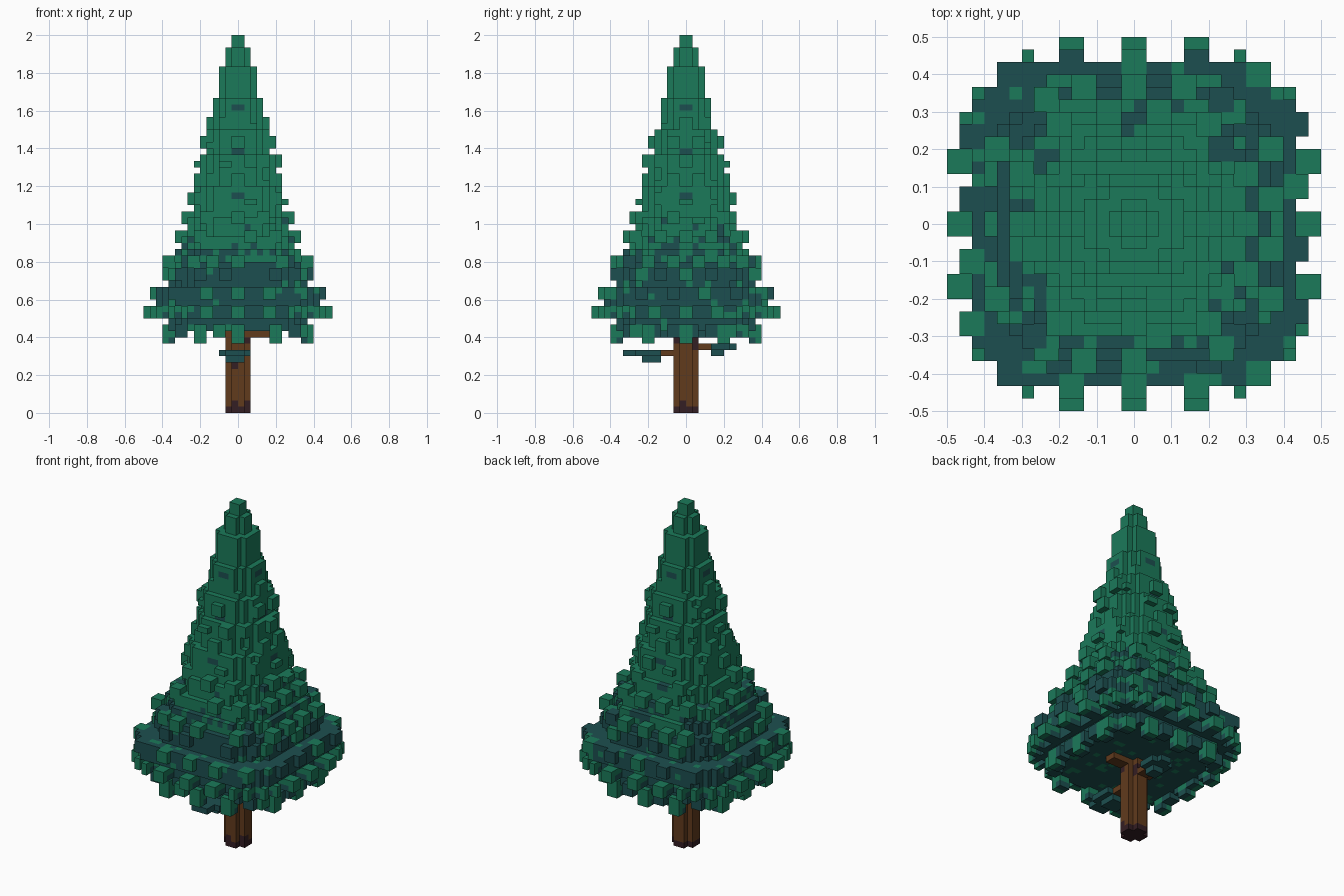
import bpy, bmesh, random
from mathutils import Vector

random.seed(11)
U = 1 / 30  # edge length of one block

cube = bpy.data.objects.get("Cube")
if cube:
    bpy.data.objects.remove(cube)


def material(name, rgb):
    m = bpy.data.materials.new(name)
    m.use_nodes = True
    m.diffuse_color = (*rgb, 1)
    bsdf = m.node_tree.nodes["Principled BSDF"]
    bsdf.inputs["Base Color"].default_value = (*rgb, 1)
    bsdf.inputs["Roughness"].default_value = 1
    return m


MATERIALS = [
    material("needle green", (0.011, 0.195, 0.102)),
    material("shade teal", (0.012, 0.078, 0.08)),
    material("bark brown", (0.12, 0.043, 0.012)),
    material("dark bark", (0.034, 0.013, 0.017)),
]
GREEN, TEAL, BARK, DARK = range(4)


def build(name, cells):
    """Skin a dictionary of blocks {(x, y, z): material} with outer faces only."""
    bm = bmesh.new()
    verts = {}

    def vert(p):
        key = tuple(round(c) for c in p)
        if key not in verts:
            verts[key] = bm.verts.new(Vector(key) * U)
        return verts[key]

    for cell, mat in cells.items():
        base = Vector(cell)
        for axis in range(3):
            a, b, n = Vector(), Vector(), Vector()
            n[axis] = a[(axis + 1) % 3] = b[(axis + 2) % 3] = 1
            for sign in (1, -1):
                if tuple(round(c) for c in base + n * sign) in cells:
                    continue
                o = base + n if sign > 0 else base
                ring = [o, o + a, o + a + b, o + b][::sign]
                face = bm.faces.new([vert(p) for p in ring])
                face.material_index = mat
    mesh = bpy.data.meshes.new(name)
    bm.to_mesh(mesh)
    bm.free()
    for m in MATERIALS:
        mesh.materials.append(m)
    obj = bpy.data.objects.new(name, mesh)
    bpy.context.collection.objects.link(obj)


def box(cells, xs, ys, zs, mat):
    for x in range(*xs):
        for y in range(*ys):
            for z in range(*zs):
                cells[x, y, z] = mat


# Crown outline: (layer where the step ends, half width in blocks)
STEPS = [(15, 11), (17, 12), (20, 13), (24, 11), (26, 10), (28, 9), (31, 8),
         (36, 7), (41, 6), (45, 5), (50, 4), (55, 3), (58, 2), (60, 1)]


def reach(z, lateral):
    """Distance from the axis to the chamfered outline of a layer."""
    h = next(h for top, h in STEPS if z < top)
    chamfer = 1.7 if z < 20 else 1.57 if z < 28 else 1.47
    return max(1, int(min(h, chamfer * h + 0.5 - abs(lateral + 0.5))))


def needle_colour(x, y, z):
    if z > 30:
        centre = x in (-1, 0) or y in (-1, 0)
        return TEAL if z % 7 == 6 and centre and z < 50 else GREEN
    chance = 0.9 if z < 24 else 0.4 if z < 28 else 0.12
    return TEAL if random.random() < chance else GREEN


# Solid core of the crown
crown = {}
for z in range(13, 60):
    h = reach(z, 0)
    for x in range(-h, h):
        r = reach(z, x)
        for y in range(-r, r):
            crown[x, y, z] = needle_colour(x, y, z)


def turn(x, y, quarter):
    for _ in range(quarter):
        x, y = -y - 1, x
    return x, y


def tuft(quarter, lats, z, length, tall, mat):
    """Block of needles growing outwards from one side of the crown."""
    start = min(reach(max(z, 13), lat) for lat in lats)
    end = start + length
    for lat in lats:
        for out in range(start - 1, end):
            for k in range(tall):
                x, y = turn(lat, out, quarter)
                under = z < 20 and k == 0 and out < end - 1
                crown[x, y, z + k] = TEAL if under else mat


# Staggered rows of tufts on all four sides: layer -> share of light tufts
ROWS = {12: 0.55, 15: 1, 18: 0.4, 21: 0.45, 23: 0.85}
ROWS.update({z: 0.97 for z in range(27, 46, 3)})
for row, (z, light) in enumerate(ROWS.items()):
    h = reach(max(z, 13), 0)
    gap = 3 if z == 12 else 4 if z > 18 else 5
    for quarter in range(4):
        if z == 15:
            # Longest tufts around the skirt
            for centre in (-5, 0, 5):
                tuft(quarter, (centre - 1, centre), z, 3, 2, GREEN)
            for lat, length in ((8, 2), (-9, 2), (10, 3), (-11, 3)):
                tuft(quarter, (lat,), z, length, 2, GREEN)
            continue
        shift = 2 * ((row + quarter) % 2)
        for centre in range(-3 * gap + shift, 3 * gap + 1, gap):
            if abs(centre) > h - 1 or random.random() < 0.1:
                continue
            tall = 1 if z > 27 and random.random() < 0.4 else 2
            mat = GREEN if random.random() < light else TEAL
            tuft(quarter, (centre - 1, centre), z, 1, tall, mat)

# Tufts hanging below the rim
for quarter in range(4):
    for centre in (-6, 0, 6):
        tuft(quarter, (centre - 1, centre), 11, 1, 3, GREEN)
build("crown", crown)

# Trunk with notched corners and charred patches
trunk = {}
for x in range(-2, 2):
    for y in range(-2, 2):
        if x in (-2, 1) and y in (-2, 1):
            continue
        for z in range(13):
            dark = z == 0 or (z > 10 and random.random() < 0.25)
            trunk[x, y, z] = DARK if dark else BARK
for cell in ((-1, -2, 7), (-1, -2, 1), (1, -1, 1), (0, 1, 11), (0, 1, 10)):
    trunk[cell] = DARK
# Side boughs tucked under the crown
box(trunk, (2, 5), (-1, 1), (12, 13), BARK)
box(trunk, (-4, -2), (-1, 1), (12, 13), BARK)
# Stubs carrying the low sprigs
box(trunk, (-1, 1), (-4, -2), (9, 10), BARK)
box(trunk, (-1, 1), (2, 4), (10, 11), BARK)
build("trunk", trunk)

# Low sprigs in front and behind
front = {}
box(front, (-3, 2), (-8, -4), (9, 10), TEAL)
box(front, (-2, 1), (-10, -8), (9, 10), TEAL)
box(front, (-2, 1), (-7, -4), (8, 9), TEAL)
build("front_sprig", front)

back = {}
box(back, (-2, 2), (4, 7), (10, 11), TEAL)
box(back, (-1, 1), (7, 8), (10, 11), TEAL)
box(back, (-1, 1), (4, 6), (9, 10), TEAL)
build("back_sprig", back)
